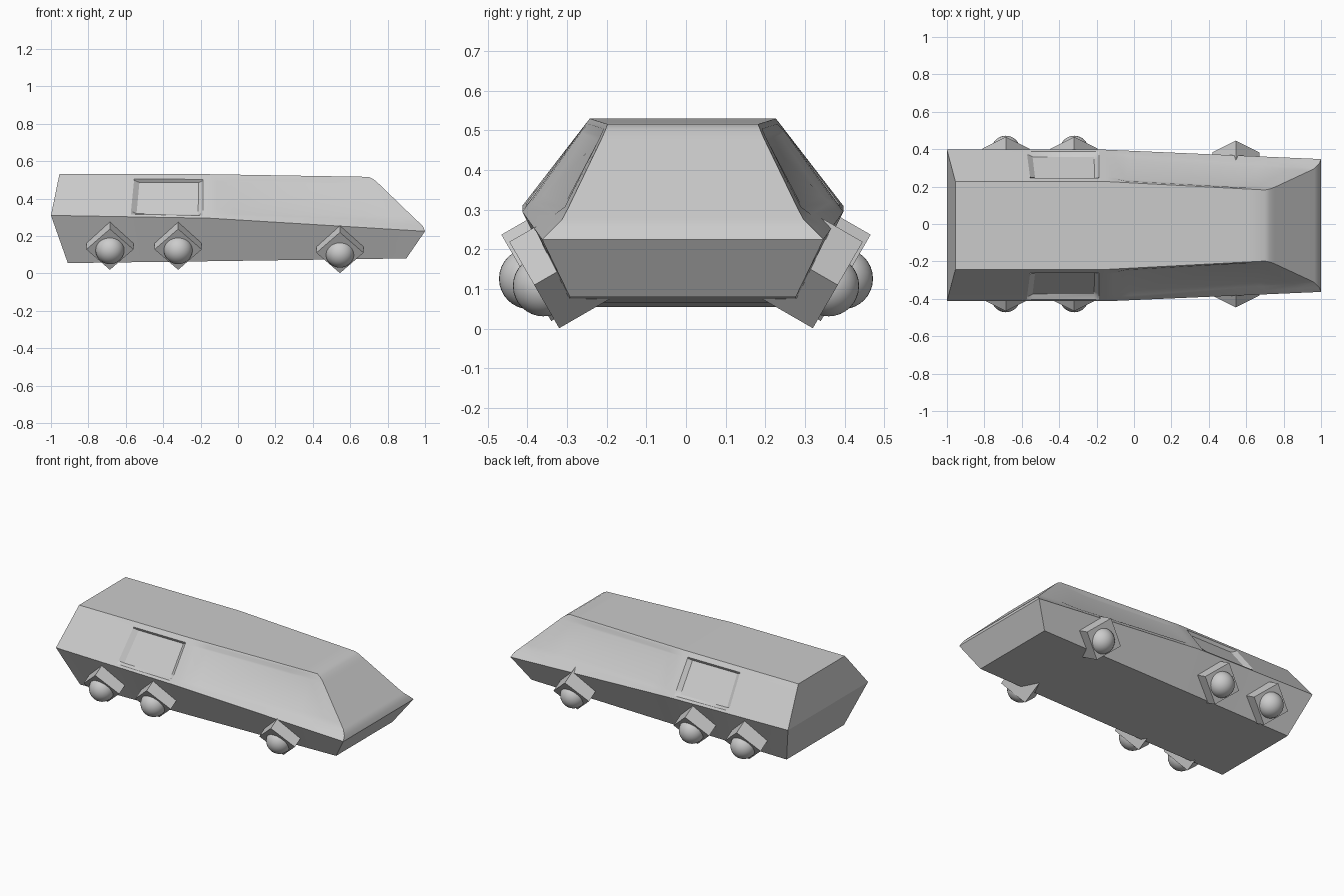
import bpy, bmesh, math
from mathutils import Vector, Matrix

cube = bpy.data.objects.get("Cube")
if cube:
    bpy.data.objects.remove(cube)

grey = bpy.data.materials.new("plain_grey")
grey.use_nodes = True
grey.diffuse_color = (0.6, 0.6, 0.6, 1)
grey.node_tree.nodes["Principled BSDF"].inputs["Base Color"].default_value = (0.6, 0.6, 0.6, 1)


def make_object(name, bm, angle=None):
    bmesh.ops.recalc_face_normals(bm, faces=bm.faces)
    mesh = bpy.data.meshes.new(name)
    bm.to_mesh(mesh)
    bm.free()
    mesh.materials.append(grey)
    obj = bpy.data.objects.new(name, mesh)
    bpy.context.collection.objects.link(obj)
    if angle:
        bpy.ops.object.select_all(action='DESELECT')
        obj.select_set(True)
        bpy.context.view_layer.objects.active = obj
        bpy.ops.object.shade_smooth_by_angle(angle=math.radians(angle))
    return obj


# Hull outline: sill line, roof line and curved nose edge, as (x, half width, z)
SILL = [Vector((-1, 0.405, 0.31)), Vector((-0.15, 0.405, 0.295))]
ROOF = [Vector((-0.955, 0.235, 0.53)), Vector((-0.15, 0.235, 0.53))]
BASE = [Vector((-0.91, 0.29, 0.055)), Vector((-0.15, 0.29, 0.065)), Vector((0.9, 0.285, 0.08))]
NOSE = {0: (1, 0.355, 0.225), 0.06: (0.99, 0.33, 0.25), 0.13: (0.965, 0.305, 0.275),
        0.22: (0.935, 0.29, 0.303), 0.86: (0.757, 0.207, 0.475),
        0.885: (0.745, 0.202, 0.486), 0.95: (0.725, 0.195, 0.503), 1: (0.70, 0.19, 0.516)}
ROWS = list(NOSE)
# Stations run 0 at the tail, 1 at the bend, 2 at the nose
STATIONS = [0, 0.5, 0.535, 0.925, 0.955, 1, 1.04, 1.12, 1.75, 1.9, 2]
OUT = Vector((0, 0.79, 0.61))


def recess(s, t):
    """Depth of the door and long side panel."""
    if 0.53 < s < 0.93 and 0.13 <= t <= 0.86:
        return 0.02
    if 1.1 < s < 1.8 and 0.22 <= t <= 0.885:
        return 0.010
    return 0


def side_point(s, t):
    tail, bend = (SILL[i].lerp(ROOF[i], t) for i in (0, 1))
    p = tail.lerp(bend, s) if s <= 1 else bend.lerp(Vector(NOSE[t]), s - 1)
    return p - OUT * recess(s, t)


def base_point(s):
    return BASE[0].lerp(BASE[1], s) if s <= 1 else BASE[1].lerp(BASE[2], s - 1)


# Hull: each station is a strip from base to roof, mirrored across the middle
bm = bmesh.new()
grids = []
for side in (1, -1):
    grid = []
    for s in STATIONS:
        strip = [base_point(s)] + [side_point(s, t) for t in ROWS]
        grid.append([bm.verts.new((p.x, side * p.y - 0.008, p.z)) for p in strip])
    for a, b in zip(grid, grid[1:]):
        for j in range(len(a) - 1):
            bm.faces.new((a[j], b[j], b[j + 1], a[j + 1]))
    grids.append(grid)
left, right = grids
# Roof and belly
for i in range(len(STATIONS) - 1):
    for j in (0, -1):
        bm.faces.new((left[i][j], left[i + 1][j], right[i + 1][j], right[i][j]))
# Nose and tail
for i in (0, -1):
    for j in range(len(ROWS)):
        bm.faces.new((left[i][j], left[i][j + 1], right[i][j + 1], right[i][j]))
make_object("hull", bm, 30)


# Wheel pods: a tilted square block on its corner, holding a ball
def wheel(name, side, x, y, z, ball_y):
    tilt = Matrix.Rotation(math.radians(-30), 4, 'X')
    place = Matrix.Translation((x, y, z)) @ tilt
    diamond = Matrix.Rotation(math.radians(45), 4, 'Y')
    mirror = Matrix.Diagonal((1, side, 1, 1))
    bm = bmesh.new()
    size = Matrix.Diagonal((0.178, 0.15, 0.178, 1))
    inward = Matrix.Translation((0, -0.075, 0))
    bmesh.ops.create_cube(bm, size=1, matrix=mirror @ place @ inward @ diamond @ size)
    make_object(name + "_block", bm)
    bm = bmesh.new()
    bmesh.ops.create_uvsphere(bm, u_segments=32, v_segments=16, radius=0.077,
                              matrix=Matrix.Translation((x, side * ball_y, z - 0.002)))
    make_object(name + "_ball", bm, 40)


for label, side in (("left", 1), ("right", -1)):
    wheel(label + "_tail_wheel", side, -0.685, 0.403, 0.128, 0.395)
    wheel(label + "_middle_wheel", side, -0.32, 0.403, 0.128, 0.395)
    wheel(label + "_nose_wheel", side, 0.545, 0.383, 0.11, 0.36)
